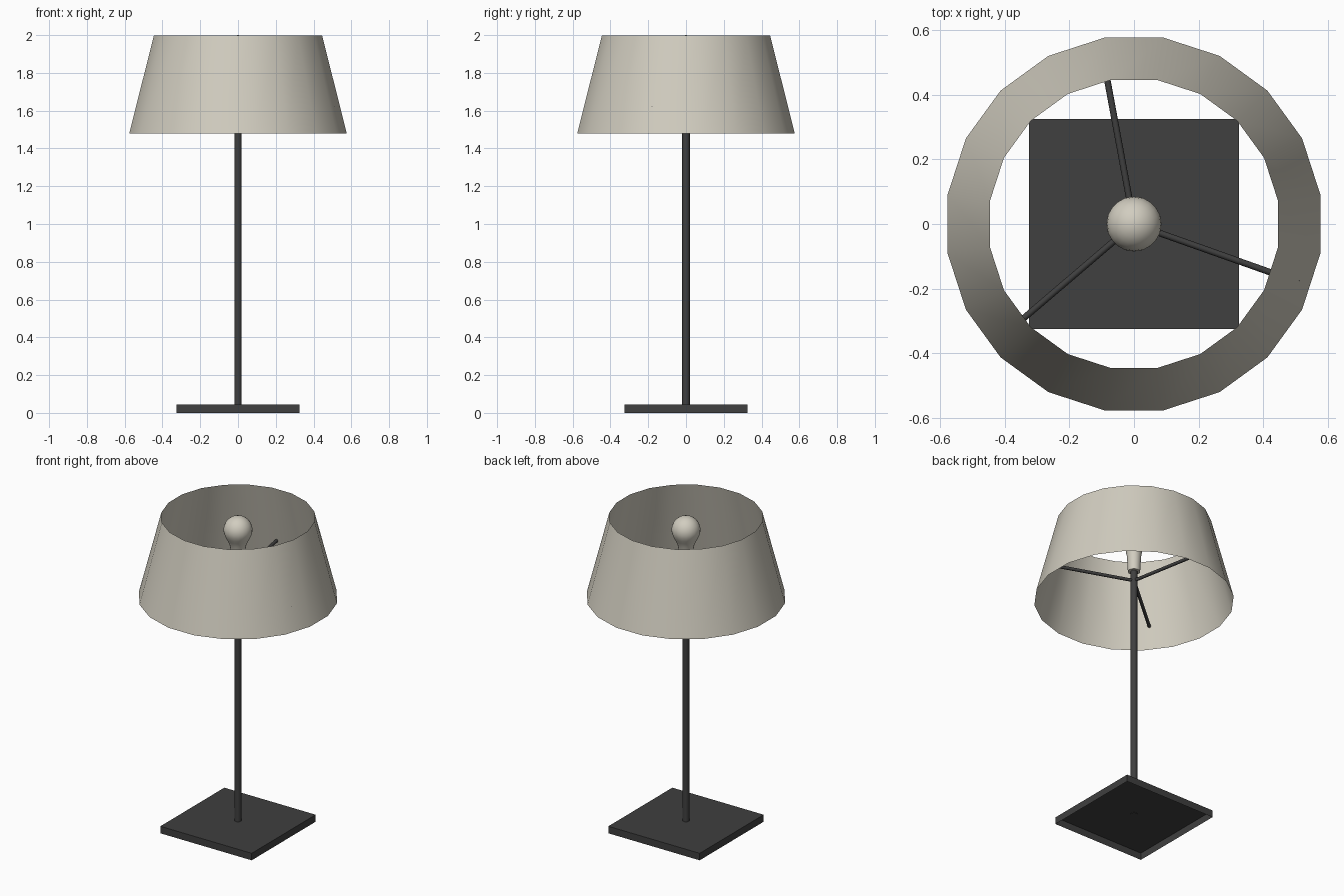
import bpy, bmesh, math
from mathutils import Vector, Matrix

if "Cube" in bpy.data.objects:
    bpy.data.objects.remove(bpy.data.objects["Cube"])


def material(name, rgb):
    m = bpy.data.materials.new(name)
    m.diffuse_color = (*rgb, 1)
    m.use_nodes = True
    m.node_tree.nodes["Principled BSDF"].inputs["Base Color"].default_value = m.diffuse_color
    return m


DARK = material("charcoal_metal", (0.05, 0.05, 0.05))
CREAM = material("warm_cream", (0.64, 0.61, 0.525))


def finish(bm, name, mat, smooth=None):
    me = bpy.data.meshes.new(name)
    bm.to_mesh(me)
    bm.free()
    me.materials.append(mat)
    ob = bpy.data.objects.new(name, me)
    bpy.context.collection.objects.link(ob)
    if smooth:
        bpy.ops.object.select_all(action='DESELECT')
        ob.select_set(True)
        bpy.context.view_layer.objects.active = ob
        bpy.ops.object.shade_smooth_by_angle(angle=math.radians(smooth))
    return ob


def lathe(name, profile, sides, mat, offset=0.0, smooth=40):
    """Revolve (radius, z) points, listed upwards, about the z axis."""
    bm = bmesh.new()
    rings = []
    for r, z in profile:
        if r == 0:
            rings.append([bm.verts.new((0, 0, z))] * sides)
            continue
        angles = [2 * math.pi * (i + offset) / sides for i in range(sides)]
        rings.append([bm.verts.new((r * math.cos(a), r * math.sin(a), z)) for a in angles])
    for lo, hi in zip(rings, rings[1:]):
        for i in range(sides):
            j = (i + 1) % sides
            quad = list(dict.fromkeys((lo[i], lo[j], hi[j], hi[i])))
            bm.faces.new(quad)
    return finish(bm, name, mat, smooth)


def rod(name, start, end, radius, sides, mat):
    start, end = Vector(start), Vector(end)
    d = end - start
    rot = d.to_track_quat('Z', 'Y').to_matrix().to_4x4()
    bm = bmesh.new()
    bmesh.ops.create_cone(bm, cap_ends=True, segments=sides, radius1=radius, radius2=radius,
                          depth=d.length, matrix=Matrix.Translation((start + end) / 2) @ rot)
    return finish(bm, name, mat, 50)


# Base: square tray, open underneath
bm = bmesh.new()
bmesh.ops.create_cube(bm, size=1, matrix=Matrix.Translation((0, 0, 0.0225))
                      @ Matrix.Diagonal((0.65, 0.65, 0.045, 1)))
bottom = [f for f in bm.faces if f.normal.z < -0.5]
bmesh.ops.delete(bm, geom=bottom, context='FACES_ONLY')
finish(bm, "base", DARK)

# Pole
rod("pole", (0, 0, 0.042), (0, 0, 1.69), 0.02, 10, DARK)

# Three spokes holding the shade
for k in range(3):
    a = math.radians(100.5 + 120 * k)
    rod(f"shade_arm_{k + 1}", (0, 0, 1.615),
        (0.54 * math.cos(a), 0.54 * math.sin(a), 1.615), 0.01, 8, DARK)

# Shade: open thin cone with 20 sides
lathe("shade", [(0.583, 1.48), (0.451, 1.997)], 20, CREAM, offset=0.5)

# Bulb: narrow neck flaring into a round globe
globe = [(0.085 * math.cos(math.radians(t)), 1.915 + 0.085 * math.sin(math.radians(t)))
         for t in range(-30, 90, 15)]
lathe("bulb", [(0, 1.675), (0.036, 1.675), (0.038, 1.72), (0.042, 1.78),
               (0.05, 1.825), (0.064, 1.853)] + globe + [(0, 2.0)], 20, CREAM)
